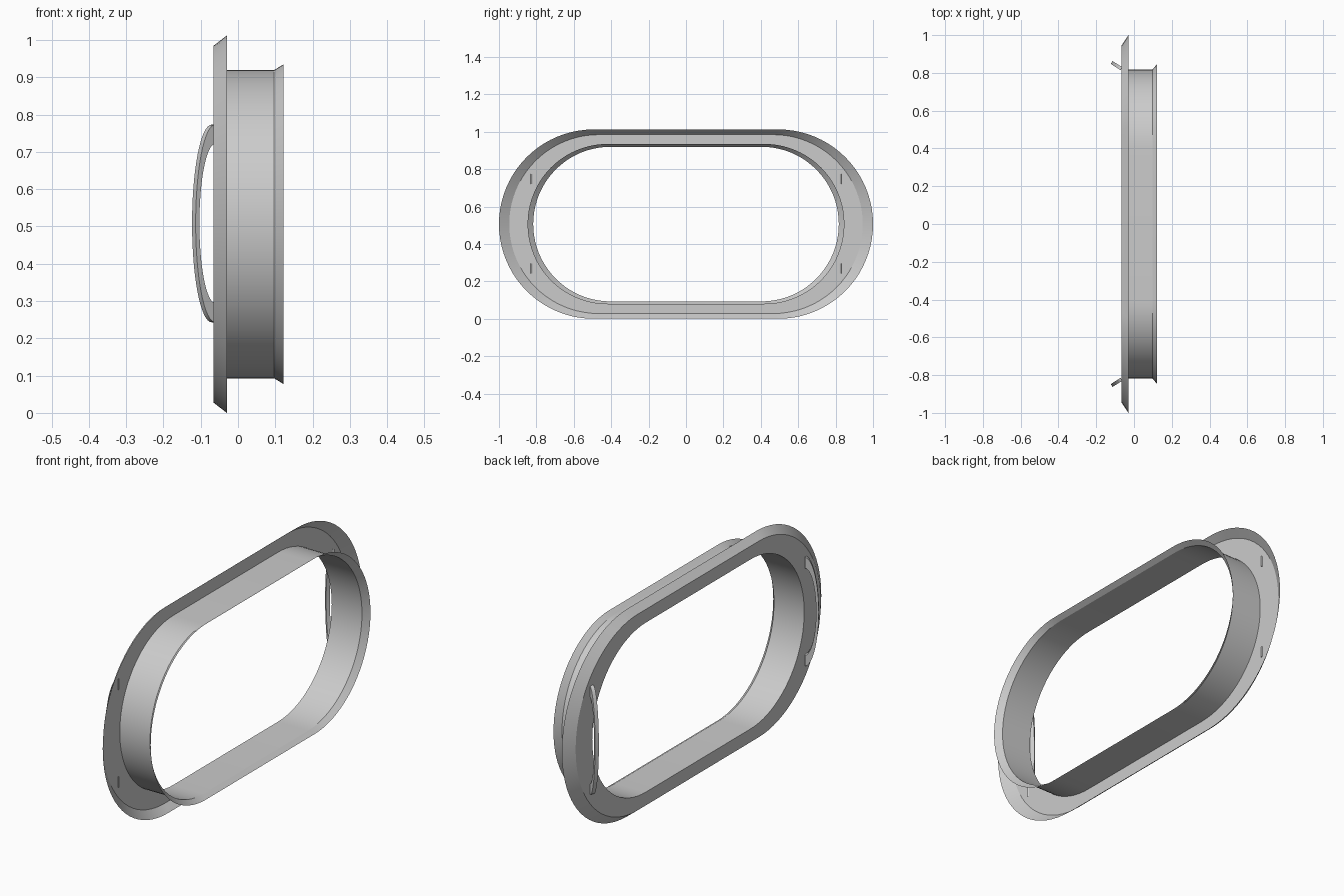
import bpy, bmesh, math
from mathutils import Vector

cube = bpy.data.objects.get("Cube")
if cube:
    bpy.data.objects.remove(cube)

GREY = (0.6, 0.6, 0.6, 1)
grey = bpy.data.materials.new("grey")
grey.use_nodes = True
grey.diffuse_color = GREY
grey.node_tree.nodes["Principled BSDF"].inputs["Base Color"].default_value = GREY

RADIUS = 0.506            # end radius of the largest outline
STRAIGHT = 1 - RADIUS     # half length of its straight run
PLATE_X = -0.066


def stadium(scale, x, steps=40):
    """Closed round-ended outline at depth x."""
    points = []
    for side in (1, -1):
        for i in range(steps + 1):
            a = math.pi * (i / steps - 0.5)
            y = side * (STRAIGHT + RADIUS * math.cos(a))
            z = side * RADIUS * math.sin(a)
            points.append(Vector((x, y * scale, RADIUS + z * scale)))
    return points


def bridge(bm, loop_a, loop_b):
    n = len(loop_a)
    for i in range(n):
        j = (i + 1) % n
        bm.faces.new((loop_a[i], loop_a[j], loop_b[j], loop_b[i]))


def finish(bm, name):
    bmesh.ops.recalc_face_normals(bm, faces=bm.faces)
    mesh = bpy.data.meshes.new(name)
    bm.to_mesh(mesh)
    bm.free()
    mesh.materials.append(grey)
    obj = bpy.data.objects.new(name, mesh)
    bpy.context.collection.objects.link(obj)
    bpy.ops.object.select_all(action="DESELECT")
    obj.select_set(True)
    bpy.context.view_layer.objects.active = obj
    bpy.ops.object.shade_smooth_by_angle(angle=math.radians(30))


# Thin sheet frame: slanted lip, flat plate, tube wall, flared rim
profile = [(1.0, -0.03), (0.945, PLATE_X), (0.817, PLATE_X),
           (0.817, 0.097), (0.847, 0.122)]
bm = bmesh.new()
loops = [[bm.verts.new(p) for p in stadium(s, x)] for s, x in profile]
for a, b in zip(loops, loops[1:]):
    bridge(bm, a, b)
finish(bm, "window_frame")


# Bowed grab handles, leaning outward from the plate at each end
def handle(name, side, steps=32):
    out = Vector((-0.845, side * 0.534, 0))
    across = Vector((0.534, side * 0.845, 0)) * 0.009
    base = Vector((PLATE_X, side * 0.822, RADIUS + 0.002))
    bm = bmesh.new()
    sections = []
    for i in range(steps + 1):
        a = math.pi * i / steps
        corners = []
        for depth, half, sign in ((0.062, 0.265, -1), (0.062, 0.265, 1),
                                  (0.05, 0.213, 1), (0.05, 0.213, -1)):
            p = base + out * depth * math.sin(a) + across * sign
            p.z += half * math.cos(a)
            corners.append(bm.verts.new(p))
        sections.append(corners)
    for a, b in zip(sections, sections[1:]):
        bridge(bm, a, b)
    bm.faces.new(sections[0])
    bm.faces.new(sections[-1])
    finish(bm, name)


handle("rear_handle", 1)
handle("front_handle", -1)
